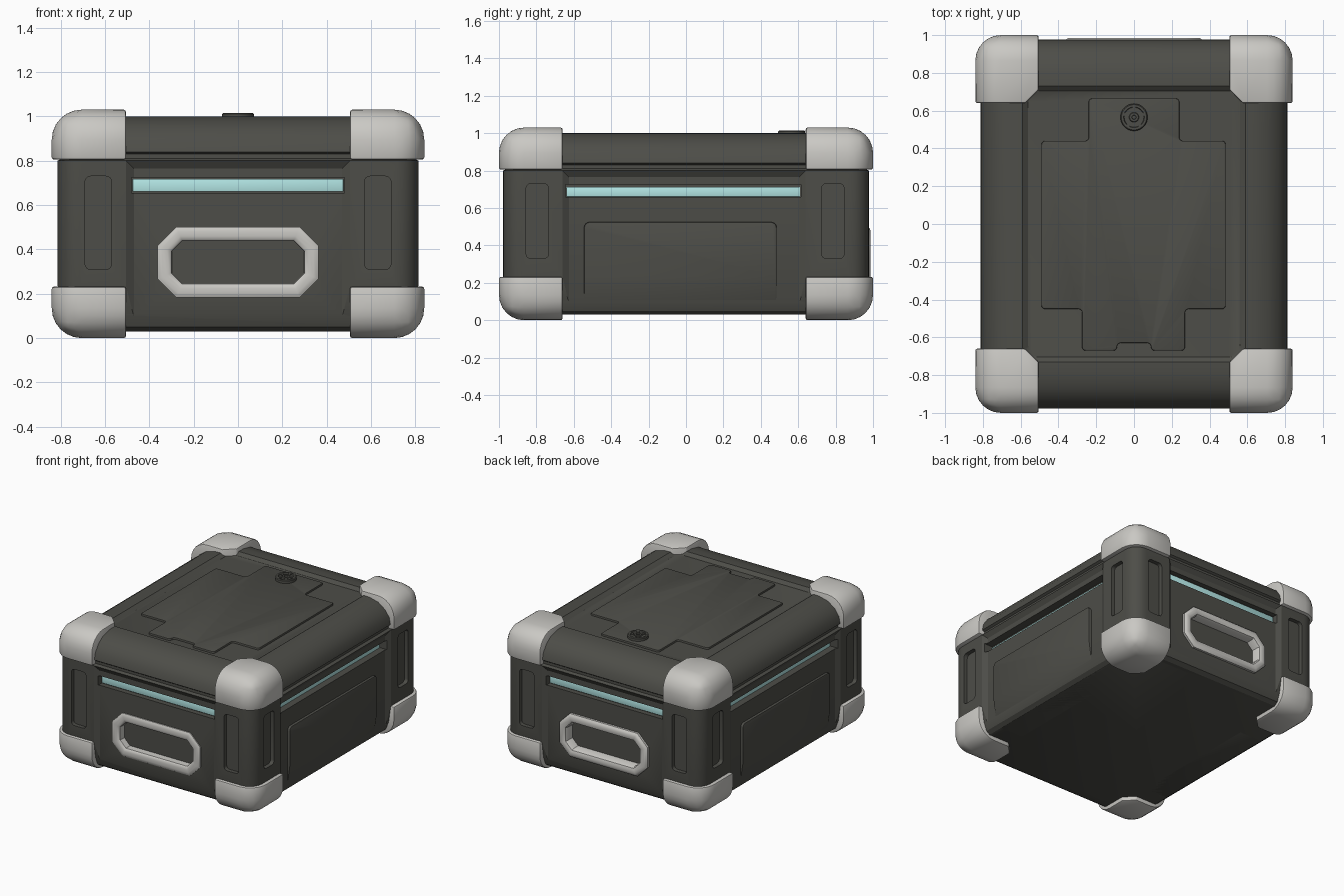
import bpy, bmesh, math
from mathutils import Vector

if "Cube" in bpy.data.objects:
    bpy.data.objects.remove(bpy.data.objects["Cube"])


def material(name, rgb):
    m = bpy.data.materials.new(name)
    m.diffuse_color = (*rgb, 1)
    m.use_nodes = True
    m.node_tree.nodes["Principled BSDF"].inputs["Base Color"].default_value = m.diffuse_color
    return m


DARK = material("dark grey shell", (0.075, 0.075, 0.065))
LIGHT = material("light grey guard", (0.59, 0.58, 0.55))
GLOW = material("pale cyan light", (0.49, 0.86, 0.85))


def finish(name, bm, mat, soft=0.0):
    bmesh.ops.recalc_face_normals(bm, faces=bm.faces[:])
    me = bpy.data.meshes.new(name)
    bm.to_mesh(me)
    bm.free()
    ob = bpy.data.objects.new(name, me)
    bpy.context.collection.objects.link(ob)
    me.materials.append(mat)
    if soft:
        soften(ob, soft)
    return ob


def soften(ob, width, limit=40):
    b = ob.modifiers.new("soft edges", 'BEVEL')
    b.width, b.segments, b.limit_method = width, 2, 'ANGLE'
    b.angle_limit = math.radians(limit)
    apply(ob)


def activate(ob):
    bpy.ops.object.select_all(action='DESELECT')
    ob.select_set(True)
    bpy.context.view_layer.objects.active = ob


def apply(ob):
    activate(ob)
    for m in list(ob.modifiers):
        bpy.ops.object.modifier_apply(modifier=m.name)


def boolean(ob, cutter, op='DIFFERENCE'):
    m = ob.modifiers.new("cut", 'BOOLEAN')
    m.operation, m.object, m.solver = op, cutter, 'EXACT'
    apply(ob)
    bpy.data.objects.remove(cutter)


def bridge(bm, loops, cap_start=True, cap_end=True):
    rows = [[bm.verts.new(p) for p in loop] for loop in loops]
    for a, b in zip(rows, rows[1:]):
        for i in range(len(a)):
            j = (i + 1) % len(a)
            bm.faces.new((a[i], a[j], b[j], b[i]))
    if cap_start:
        bm.faces.new(rows[0][::-1])
    if cap_end:
        bm.faces.new(rows[-1])


def rounded_rect(hx, hy, r, z, seg=6):
    pts = []
    for k, (sx, sy) in enumerate(((1, 1), (-1, 1), (-1, -1), (1, -1))):
        for i in range(seg + 1):
            a = math.pi / 2 * (k + i / seg)
            pts.append((sx * (hx - r) + r * math.cos(a), sy * (hy - r) + r * math.sin(a), z))
    return pts


def loft(name, rings, grow=0.0):
    bm = bmesh.new()
    bridge(bm, [rounded_rect(x + grow, y + grow, r, z) for x, y, r, z in rings])
    return finish(name, bm, DARK)


def place(axis, u, v, w):
    return {'x': (w, u, v), 'y': (u, w, v), 'z': (u, v, w)}[axis]


def prism(name, pts, a, b, axis, mat=DARK, r=0.0, soft=0.0):
    bm = bmesh.new()
    bridge(bm, [[place(axis, u, v, w) for u, v in pts] for w in (a, b)])
    if r:
        k = 'xyz'.index(axis)
        side = [e for e in bm.edges if abs(e.verts[0].co[k] - e.verts[1].co[k]) > 1e-5]
        bmesh.ops.bevel(bm, geom=side, offset=r, segments=4, profile=0.5, affect='EDGES')
    return finish(name, bm, mat, soft)


def rect(u0, u1, v0, v1):
    return [(u0, v0), (u1, v0), (u1, v1), (u0, v1)]


def bay(axis, u0, u1, surface, s):
    # cutter for the shallow sunken wall between two corner posts, with sloped sides
    bm = bmesh.new()
    bridge(bm, [[place(axis, u, v, surface + s * h) for u, v in rect(u0 + d, u1 - d, -0.1, 0.8 - d)]
                for d, h in ((0.035, -0.022), (0, 0), (0, 0.1))])
    return finish("bay", bm, DARK)


def octagon(d):
    w, h, c, z = 0.363 - d, 0.16 - d, 0.085 - 0.586 * d, 0.342
    return [(w, z + h - c), (w - c, z + h), (c - w, z + h), (-w, z + h - c),
            (-w, z - h + c), (c - w, z - h), (w - c, z - h), (w, z - h + c)]


# main shell: slightly tapered foot, straight walls, seam, domed lid with sunken top
HX, HY = 0.813, 0.978
RINGS = [(0.745, 0.905, 0.08, 0.03), (0.772, 0.935, 0.09, 0.05), (0.795, 0.958, 0.1, 0.11),
         (HX, HY, 0.1, 0.235), (HX, HY, 0.1, 0.80), (HX - 0.02, HY - 0.02, 0.09, 0.81)]
LID = [(HX - 0.02, HY - 0.02, 0.09, 0.83), (0.81, 0.972, 0.1, 0.84), (0.80, 0.96, 0.1, 0.89),
       (0.765, 0.925, 0.1, 0.94), (0.71, 0.87, 0.1, 0.98), (0.64, 0.79, 0.08, 0.998),
       (0.59, 0.73, 0.06, 1.0), (0.56, 0.705, 0.06, 0.978)]
body = loft("case_body", RINGS + LID)

# recesses and fittings on the front and back
for s, tag in ((-1, "front"), (1, "back")):
    y = s * HY
    boolean(body, bay('y', -0.505, 0.505, y, s))
    for x in (-0.63, 0.63):
        boolean(body, prism("slot", rect(x - 0.06, x + 0.06, 0.31, 0.73), y - s * 0.03, y + s * 0.1, 'y', r=0.025))
    boolean(body, prism("groove", rect(-0.48, 0.48, 0.655, 0.725), y - s * 0.06, y + s * 0.1, 'y'))
    boolean(body, prism("pocket", octagon(0.055), y - s * 0.065, y + s * 0.1, 'y'))
    prism(tag + "_light_strip", rect(-0.475, 0.475, 0.66, 0.718), y - s * 0.07, y - s * 0.05, 'y', GLOW, soft=0.004)
    # octagonal handle ring
    bm = bmesh.new()
    base, top = (0.96, 0.012) if s < 0 else (0.966, 0.02)
    section = [(0, -0.05), (0.0, top * 0.3), (0.01, top * 0.8), (0.022, top), (0.042, top),
               (0.055, top * 0.7), (0.063, 0.0), (0.065, -0.06)]
    bridge(bm, [[(u, s * (base + h), v) for u, v in octagon(d)] for d, h in section], False, False)
    finish(tag + "_handle", bm, LIGHT)

# recesses and fittings on the left and right
for s, tag in ((-1, "left"), (1, "right")):
    x = s * HX
    boolean(body, bay('x', -0.66, 0.64, x, s))
    for y in (-0.795, 0.785):
        boolean(body, prism("slot", rect(y - 0.06, y + 0.06, 0.33, 0.73), x - s * 0.03, x + s * 0.1, 'x', r=0.025))
    boolean(body, prism("groove", rect(-0.645, 0.615, 0.66, 0.727), x - s * 0.08, x + s * 0.1, 'x'))
    prism(tag + "_light_strip", rect(-0.64, 0.61, 0.66, 0.713), x - s * 0.09, x - s * 0.07, 'x', GLOW, soft=0.004)
    panel = prism(tag + "_side_panel", rect(-0.545, 0.485, -0.1, 0.525), s * 0.55, s * 0.9, 'x', r=0.03)
    boolean(panel, loft("panel_limit", RINGS, -0.003), 'INTERSECT')
    soften(panel, 0.008, 60)

# access hatch on the lid
hatch = [(-0.49, -0.45), (-0.275, -0.45), (-0.275, -0.67), (-0.09, -0.67), (-0.09, -0.63),
         (0.09, -0.63), (0.09, -0.67), (0.27, -0.67), (0.27, -0.45), (0.485, -0.45),
         (0.485, 0.44), (0.24, 0.44), (0.24, 0.665), (-0.24, 0.665), (-0.24, 0.44), (-0.49, 0.44)]
prism("top_hatch", hatch, 0.95, 0.992, 'z', r=0.019, soft=0.005)


# round lock: disc with a raised rim, hub and short teeth
def circle(r, n=32):
    return [(r * math.cos(i * math.tau / n), 0.565 + r * math.sin(i * math.tau / n)) for i in range(n)]


bm = bmesh.new()
bridge(bm, [[(u, v, z) for u, v in circle(r)] for r, z in
            ((0.072, 0.97), (0.072, 1.01), (0.067, 1.015), (0.055, 1.015), (0.052, 1.007),
             (0.026, 1.007), (0.023, 1.014), (0.012, 1.014), (0.010, 1.004))])
finish("lock_disc", bm, DARK)
for i in range(5):
    t = math.tau * i / 5 + math.pi / 2
    out, side = Vector((math.cos(t), math.sin(t))), Vector((-math.sin(t), math.cos(t)))
    mid = Vector((0, 0.565))
    pts = [tuple(mid + out * p + side * q) for p, q in ((0.03, -0.009), (0.058, -0.009), (0.058, 0.009), (0.03, 0.009))]
    prism("lock_tooth", pts, 1.0, 1.014, 'z')

# eight corner guards: rounded outside, chamfered inside
for sx in (-1, 1):
    for sy in (-1, 1):
        for sz, tag in ((1, "upper"), (-1, "lower")):
            bm = bmesh.new()
            zi, zo = (0.805, 1.03) if sz > 0 else (0.232, 0.0)
            x0, x1, y0, y1 = sx * 0.505, sx * 0.84, (0.64 if sy > 0 else -0.66), sy * 1.0
            bridge(bm, [[(u, v, z) for u, v in rect(x0, x1, y0, y1)] for z in (zi, zo)])

            def on(e, k, val):
                return all(abs(v.co[k] - val) < 1e-4 for v in e.verts)
            outer = [e for e in bm.edges if on(e, 0, x1) + on(e, 1, y1) + on(e, 2, zo) == 2]
            bmesh.ops.bevel(bm, geom=outer, offset=0.135, segments=6, profile=0.5, affect='EDGES')
            inner = [e for e in bm.edges if on(e, 0, x0) and on(e, 1, y0)]
            bmesh.ops.bevel(bm, geom=inner, offset=0.07, segments=1, profile=0.5, affect='EDGES')
            finish(tag + "_corner_guard", bm, LIGHT, soft=0.01)

# smooth shading with crisp edges
for ob in list(bpy.data.objects):
    activate(ob)
    bpy.ops.object.shade_smooth_by_angle(angle=math.radians(32))
